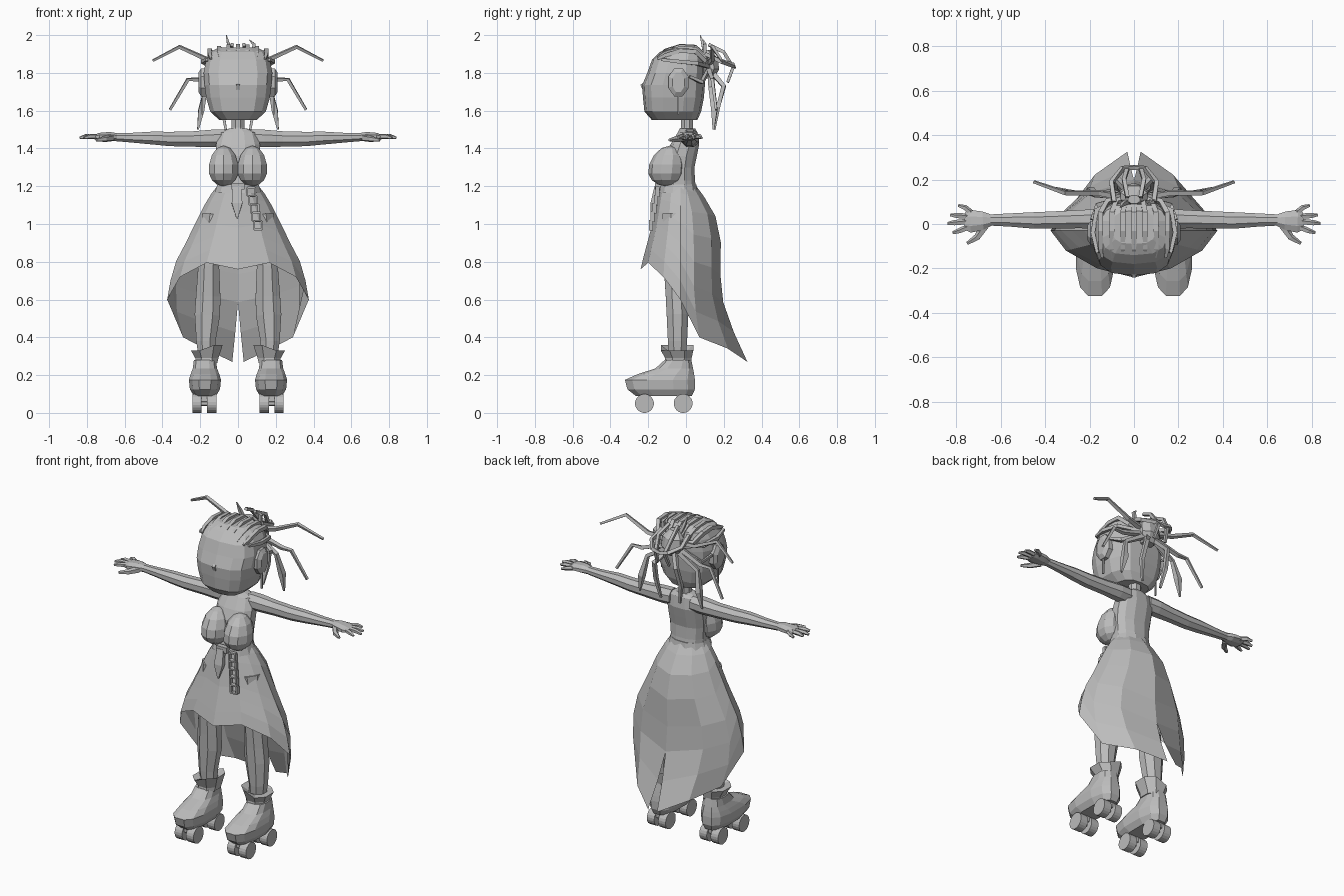
import bpy, bmesh, math
from mathutils import Vector

grey = bpy.data.materials.new("plain grey")
grey.diffuse_color = (0.5, 0.5, 0.5, 1)


def finish(name, bm, recalc=True):
    if recalc:
        bmesh.ops.recalc_face_normals(bm, faces=bm.faces)
    me = bpy.data.meshes.new(name)
    bm.to_mesh(me)
    bm.free()
    me.materials.append(grey)
    ob = bpy.data.objects.new(name, me)
    bpy.context.collection.objects.link(ob)
    return ob


def skin(name, rings):
    """Join closed rings of points and cap both ends."""
    bm = bmesh.new()
    vs = [[bm.verts.new(p) for p in r] for r in rings]
    n = len(vs[0])
    for a, b in zip(vs, vs[1:]):
        for i in range(n):
            j = (i + 1) % n
            bm.faces.new((a[i], a[j], b[j], b[i]))
    bm.faces.new(vs[0])
    bm.faces.new(vs[-1])
    return finish(name, bm)


def loft(name, rows, n=12, e=0.8, cx=0.0):
    """rows: (z, half width, front y, back y)"""
    rings = []
    for z, hx, yf, yb in rows:
        ring = []
        for i in range(n):
            a = 2 * math.pi * (i + 0.5) / n
            c, s = math.cos(a), math.sin(a)
            ring.append((cx + hx * math.copysign(abs(c) ** e, c),
                         (yf + yb) / 2 + (yb - yf) / 2 * math.copysign(abs(s) ** e, s), z))
        rings.append(ring)
    return skin(name, rings)


def tube(name, pts, radii, n=4, ref=(0, 1, 0), s=1):
    """radii: (sideways, along ref) per point; s=-1 mirrors in x"""
    pts = [Vector(p) for p in pts]
    rings = []
    for k, p in enumerate(pts):
        t = (pts[min(k + 1, len(pts) - 1)] - pts[max(k - 1, 0)]).normalized()
        u = t.cross(Vector(ref)).normalized()
        v = u.cross(t)
        ra, rb = radii[k] if isinstance(radii[k], tuple) else (radii[k],) * 2
        ring = []
        for i in range(n):
            a = 2 * math.pi * (i + 0.5) / n
            q = p + u * ra * math.cos(a) + v * rb * math.sin(a)
            ring.append((q.x * s, q.y, q.z))
        rings.append(ring)
    return skin(name, rings)


def box(name, c, size):
    x, y, z = size[0] / 2, size[1] / 2, size[2] / 2
    return skin(name, [[(c[0] + a * x, c[1] + b * y, c[2] + d * z)
                        for a, b in ((-1, -1), (1, -1), (1, 1), (-1, 1))] for d in (-1, 1)])


def interp(table, z):
    for (z0, v0), (z1, v1) in zip(table, table[1:]):
        if (z - z0) * (z - z1) <= 0:
            return v0 + (v1 - v0) * (z - z0) / (z1 - z0)
    return table[-1][1]


# head, neck, nose
loft("head", [(1.55, .10, -.18, .06), (1.595, .15, -.22, .08), (1.67, .172, -.228, .095),
              (1.735, .18, -.232, .10), (1.80, .185, -.205, .10), (1.87, .172, -.18, .10),
              (1.91, .152, -.14, .09), (1.935, .10, -.09, .06)], 14, .7)
tube("nose", [(0, -.2, 1.76), (0, -.232, 1.735), (0, -.215, 1.70)], [.006, (.014, .014), .014], 4, (1, 0, 0))
loft("neck", [(1.47, .05, -.04, .05), (1.51, .037, -.03, .04), (1.58, .037, -.03, .04)], 8, 1)

# torso and belt
loft("torso", [(1.18, .11, -.13, .058), (1.23, .112, -.12, .05), (1.30, .118, -.11, .047),
               (1.36, .122, -.11, .06), (1.42, .12, -.085, .072), (1.485, .10, -.045, .062),
               (1.505, .05, -.035, .05)], 12, .85)
loft("belt", [(1.165, .128, -.145, .066), (1.21, .112, -.135, .058)], 12, .9)

# skirt: high at the front, long at the back, split along the back
W = [(1.2, .11), (1.15, .15), (1.05, .205), (.95, .25), (.77, .345), (.6, .375), (.42, .325), (.27, .29)]
F = [(1.2, -.14), (1.0, -.178), (.77, -.24), (.6, -.25), (.2, -.25)]
B = [(1.2, .055), (1.07, .15), (.9, .185), (.65, .18), (.5, .22), (.27, .325)]
HEM = [(0, .76), (30, .795), (60, .72), (90, .60), (115, .40), (145, .34), (180, .27)]


def skirt_point(ang, hem, t, s):
    z = 1.2 + (hem - 1.2) * t
    a = math.radians(ang)
    c = math.cos(a)
    reach = interp(F if c > 0 else B, z) + .03
    x = interp(W, z) * abs(math.sin(a))
    if ang == 180:
        x = .03 * max(0, (.57 - z) / .3)
    return (s * x, -.03 + reach * abs(c) ** 1.25, z)


bm = bmesh.new()
ROWS = (0, .06, .17, .32, .5, .66, .83, 1)
for s in (1, -1):
    grid = [[bm.verts.new(skirt_point(a, h, t, s)) for t in ROWS] for a, h in HEM]
    for p, q in zip(grid, grid[1:]):
        for i in range(len(ROWS) - 1):
            f = (p[i], p[i + 1], q[i + 1], q[i])
            bm.faces.new(f if s == 1 else f[::-1])
bmesh.ops.remove_doubles(bm, verts=bm.verts, dist=.0005)
finish("skirt", bm, False)

# belt tongue and hanging chain
box("buckle", (0, -.148, 1.2), (.07, .03, .035))
tube("belt_tongue", [(-.005, -.155, 1.2), (-.005, -.175, 1.11), (-.005, -.185, 1.03)],
     [(.03, .016), (.04, .018), (.005, .005)], 4, (0, 1, 0))
for i in range(5):
    cx, cz, cy = .07 + .009 * i, 1.17 - .044 * i, -.15 - .009 * i
    w, h = .021, .023
    for dx in (-w, w):
        box("chain_link_side", (cx + dx, cy, cz), (.009, .022, 2 * h))
    for dz in (-h, h):
        box("chain_link_end", (cx, cy, cz + dz), (2 * w, .022, .009))

# braids running over the scalp into the knot
for i in range(7):
    x = -.15 + .05 * i
    d = 1.1 * x * x
    tube("scalp_braid", [(x * .95, -.15, 1.885 - d * .4), (x, -.11, 1.918 - d), (x, -.03, 1.942 - d),
                         (x, .05, 1.938 - d), (x * .8, .10, 1.89 - d), (x * .25, .125, 1.85)],
         [.008, .014, .016, .016, .015, .012], 4, (1, 0, 0))

# knot of looped braids at the back
loft("knot", [(1.77, .04, .08, .15), (1.82, .07, .08, .18), (1.88, .065, .08, .17), (1.92, .03, .09, .13)], 8, 1)
tube("top_tuft", [(-.03, .1, 1.9), (-.05, .09, 1.95), (-.062, .075, 2.0)], [.014, .012, .003])
tube("top_tuft_small", [(.08, .1, 1.9), (.085, .1, 1.95), (.06, .09, 1.975)], [.014, .012, .003])

FINGERS = [(.79, .083, .06, .04), (.825, .04, .07, .022), (.838, .002, .07, 0), (.815, -.04, .07, -.022)]
DREADS = [
    ([(.04, .12, 1.85), (.16, .14, 1.87), (.31, .14, 1.938), (.45, .19, 1.865)], [.018, .014, .012, .008]),
    ([(.04, .12, 1.82), (.20, .14, 1.765), (.265, .14, 1.765), (.36, .16, 1.605)], [.018, .014, .012, .009]),
    ([(.04, .13, 1.80), (.17, .13, 1.72), (.195, .15, 1.60), (.212, .145, 1.50)], [.018, .014, .022, .006]),
    ([(.02, .14, 1.80), (.075, .20, 1.73), (.085, .17, 1.62), (.065, .15, 1.50)], [.018, .016, .015, .008]),
    ([(.09, .10, 1.90), (.10, .19, 1.86), (.05, .25, 1.84), (0, .255, 1.83)], [.014, .014, .014, .012]),
    ([(.03, .12, 1.95), (.045, .20, 1.91), (.03, .25, 1.83), (.04, .22, 1.75)], [.012, .013, .013, .01]),
]

for s, side in ((1, "left"), (-1, "right")):
    for pts, r in DREADS:
        tube(side + "_dreadlock", pts, r, 4, (0, 1, .35), s)
    # braids above and behind the ear
    tube(side + "_side_braid", [(.165, -.13, 1.87), (.185, -.04, 1.86), (.17, .06, 1.85), (.05, .125, 1.83)],
         [.01, .014, .014, .012], 4, (0, 0, 1), s)
    tube(side + "_nape_braid", [(.19, .02, 1.78), (.165, .085, 1.75), (.04, .12, 1.82)],
         [.01, .014, .012], 4, (0, 0, 1), s)
    # ear and earring
    tube(side + "_ear", [(.15, -.04, 1.75), (.195, -.04, 1.75), (.21, -.04, 1.75)],
         [(.058, .08), (.058, .08), (.035, .055)], 8, (0, 0, 1), s)
    tube(side + "_earring", [(.19, -.04, 1.68), (.19, -.04, 1.58)], [.006, .006], 4, (0, 1, 0), s)

    # breast
    bm = bmesh.new()
    bmesh.ops.create_uvsphere(bm, u_segments=10, v_segments=7, radius=1)
    for v in bm.verts:
        p = v.co.copy()
        up = max(p.z, 0)
        v.co = (s * .076 + p.x * .083, -.105 + p.y * .097 + up * .02, 1.285 + p.z * (.13 if p.z > 0 else .085))
    finish(side + "_breast", bm)

    # arm, palm and fingers
    tube(side + "_arm", [(.07, .02, 1.455), (.14, .022, 1.453), (.24, .022, 1.45), (.36, .018, 1.45),
                         (.45, .016, 1.455), (.56, .018, 1.457), (.65, .018, 1.46)],
         [(.05, .05), (.052, .05), (.044, .044), (.042, .041), (.04, .037), (.032, .028), (.027, .023)],
         8, (0, 0, 1), s)
    tube(side + "_palm", [(.64, .018, 1.46), (.68, .015, 1.463), (.735, .012, 1.463), (.76, .012, 1.46)],
         [(.026, .022), (.045, .026), (.055, .021), (.042, .013)], 8, (0, 0, 1), s)
    for tx, ty, dx, by in FINGERS:
        tube(side + "_finger", [(.73, .012 + by * .9, 1.462), (tx - .03, ty * .85 + .003, 1.463), (tx, ty, 1.456)],
             [.014, .013, .007], 5, (0, 0, 1), s)
    tube(side + "_thumb", [(.67, -.01, 1.455), (.705, -.06, 1.45), (.75, -.088, 1.445)],
         [.02, .016, .008], 5, (0, 0, 1), s)

    # leg
    tube(side + "_leg", [(.165, -.045, .28), (.17, -.045, .38), (.162, -.045, .52), (.158, -.05, .62),
                         (.155, -.055, .78), (.12, -.05, 1.05)],
         [(.045, .045), (.055, .055), (.073, .062), (.07, .062), (.06, .068), (.075, .08)], 8, (0, 1, 0), s)

    # boot with flared collar
    loft(side + "_boot", [(.09, .06, -.27, .035), (.125, .082, -.315, .052), (.175, .087, -.328, .052),
                          (.205, .078, -.26, .047), (.235, .066, -.165, .04), (.28, .06, -.115, .03)],
         12, .75, s * .175)
    collar = loft(side + "_boot_collar", [(.265, .06, -.118, .03), (.29, .066, -.115, .035),
                                          (.35, .09, -.14, .045), (.33, .05, -.10, .01)],
                  8, .9, s * .165)
    for v in collar.data.vertices:  # inner side of the collar stands higher
        if v.co.z > .34:
            v.co.z += .02 * (-1 if abs(v.co.x) > .165 else .5)

    # trucks and wheels
    for y in (-.22, -.015):
        box(side + "_truck", (s * .178, y, .08), (.05, .06, .04))
        tube(side + "_axle", [(.12, y, .05), (.236, y, .05)], [.014, .014], 6, (0, 0, 1), s)
        for x in (.140, .217):
            tube(side + "_wheel", [(x - .025, y, .05), (x + .025, y, .05)], [.05, .05], 20, (0, 0, 1), s)
